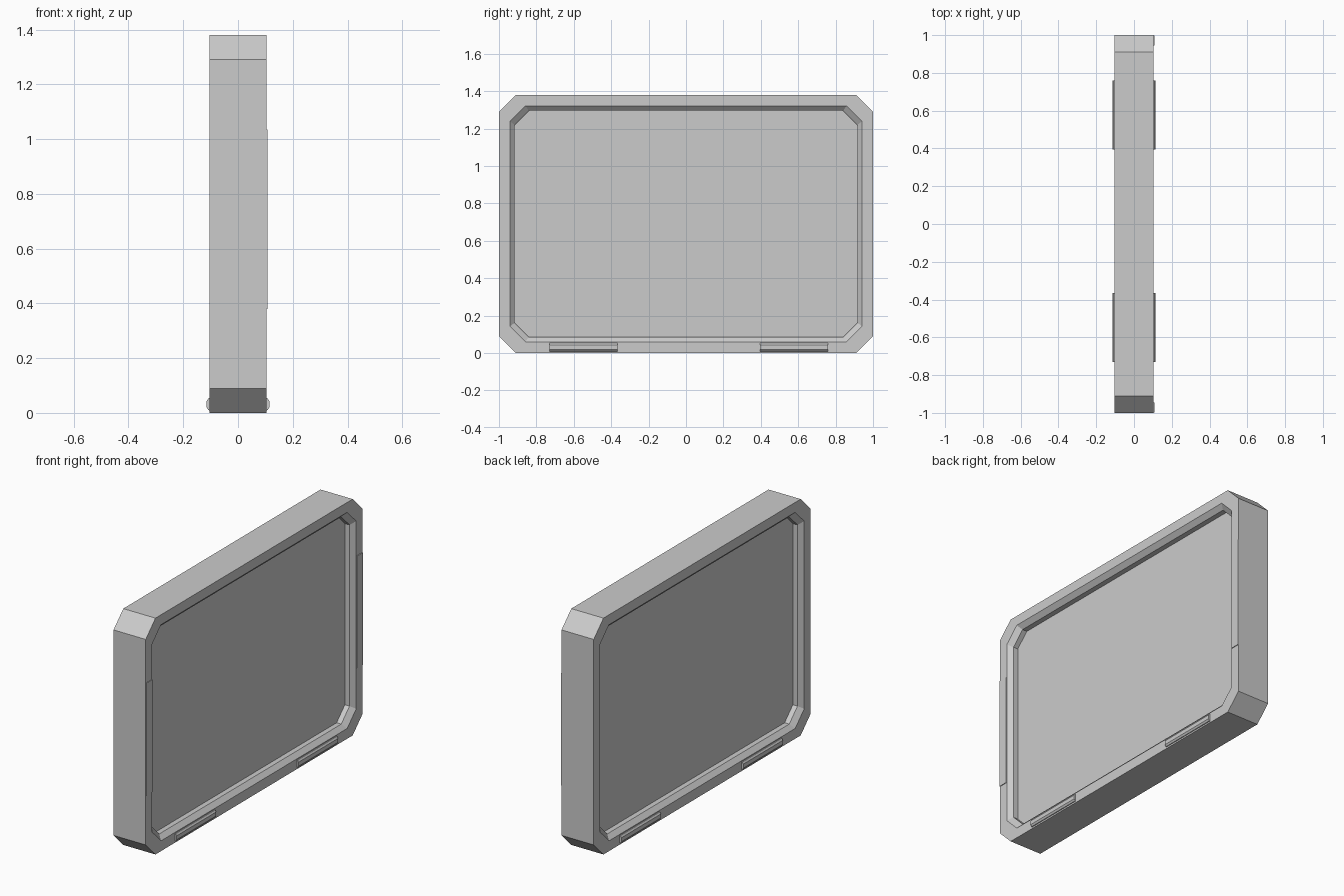
import bpy
import bmesh

cube = bpy.data.objects.get("Cube")
if cube:
    bpy.data.objects.remove(cube, do_unlink=True)

grey = bpy.data.materials.new("light_grey")
grey.use_nodes = True
colour = (0.6, 0.6, 0.6, 1)
grey.diffuse_color = colour
grey.node_tree.nodes["Principled BSDF"].inputs["Base Color"].default_value = colour


def octagon(half, low, high, cut):
    """Rectangle in y, z with its four corners cut off."""
    return [(half - cut, low), (half, low + cut), (half, high - cut), (half - cut, high),
            (cut - half, high), (-half, high - cut), (-half, low + cut), (cut - half, low)]


def loft(name, sections):
    """Skin a list of (points, axis, position) sections and cap both ends."""
    bm = bmesh.new()
    rings = []
    for points, axis, pos in sections:
        ring = [(pos, a, b) if axis == "x" else (a, pos, b) for a, b in points]
        rings.append([bm.verts.new(co) for co in ring])
    for r, s in zip(rings, rings[1:]):
        for i in range(len(r)):
            j = (i + 1) % len(r)
            bm.faces.new((r[i], r[j], s[j], s[i]))
    bm.faces.new(rings[0])
    bm.faces.new(rings[-1])
    bmesh.ops.recalc_face_normals(bm, faces=bm.faces)
    mesh = bpy.data.meshes.new(name)
    bm.to_mesh(mesh)
    bm.free()
    mesh.materials.append(grey)
    obj = bpy.data.objects.new(name, mesh)
    bpy.context.collection.objects.link(obj)
    return obj


# Case body: rim on both sides, bevelled lip, straight wall, recessed panel
face = 0.104
outer = octagon(1.0, 0.0, 1.38, 0.09)
lip = octagon(0.942, 0.06, 1.322, 0.083)
panel = octagon(0.916, 0.086, 1.296, 0.076)
side = [(panel, face - 0.055), (panel, face - 0.025), (lip, face), (outer, face)]
sections = [(p, "x", x) for p, x in side]
sections += [(p, "x", -x) for p, x in reversed(side)]
loft("case_body", sections)

# Rounded hinge bars low on the rim of both sides
bar = [(0.100, 0.008), (0.108, 0.010), (0.115, 0.020),
       (0.115, 0.043), (0.108, 0.053), (0.100, 0.055)]
for sign, side_name in ((1, "left"), (-1, "right")):
    profile = [(sign * x, z) for x, z in bar]
    for end, start, stop in (("front", -0.73, -0.365), ("back", 0.395, 0.76)):
        loft(f"hinge_bar_{side_name}_{end}", [(profile, "y", start), (profile, "y", stop)])

# Thin upright strips on the left rim
for sign, end in ((-1, "front"), (1, "back")):
    strip = [(sign * y, z) for y, z in ((0.945, 0.38), (0.999, 0.38), (0.999, 1.035), (0.945, 1.035))]
    loft(f"rim_strip_{end}", [(strip, "x", face - 0.002), (strip, "x", face + 0.004)])
